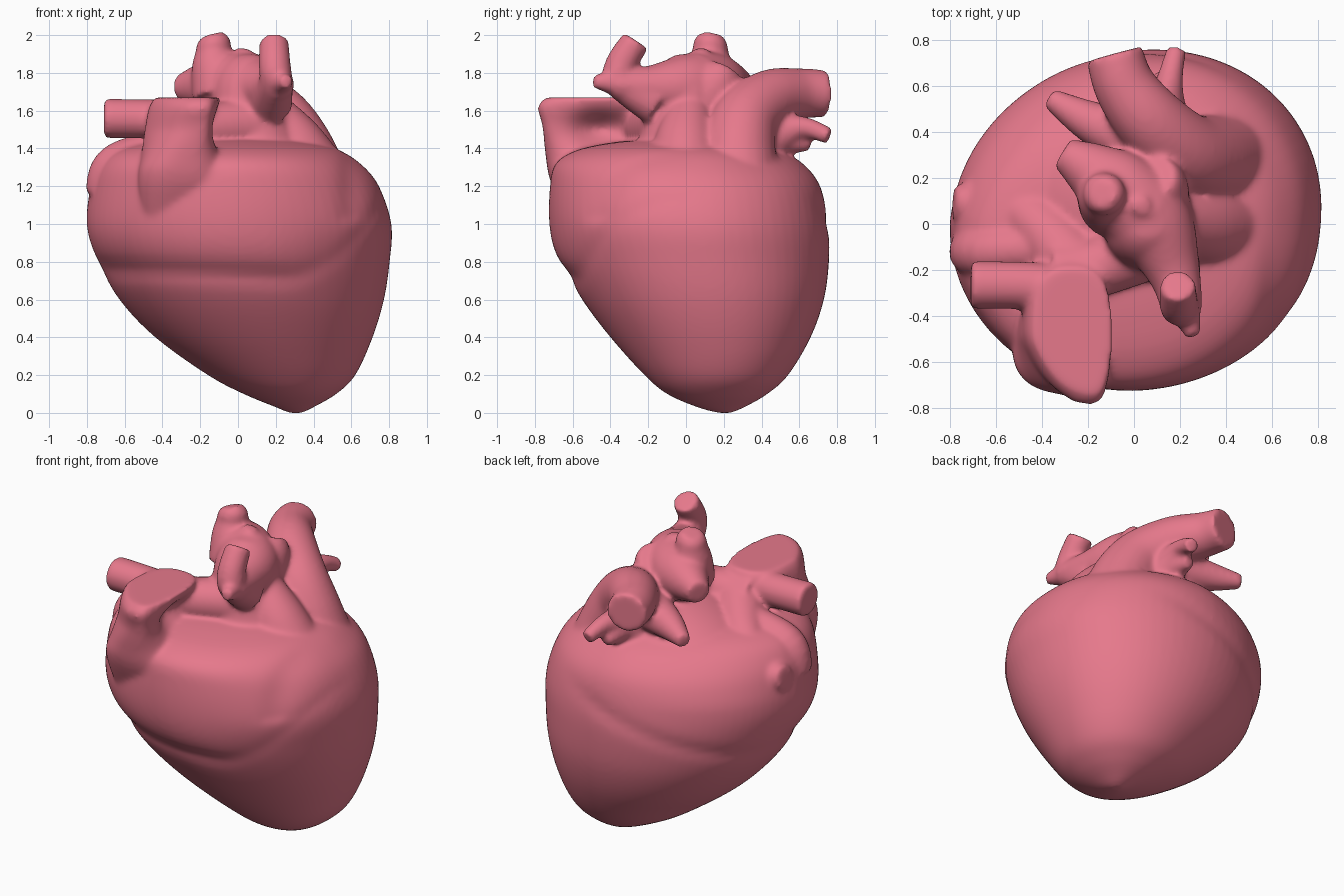
import bpy, bmesh, math
from mathutils import Vector

parts = []


def spline(pts, steps):
    """Catmull-Rom interpolation through tuples of any length."""
    p = [pts[0]] + list(pts) + [pts[-1]]
    out = []
    for i in range(1, len(p) - 2):
        for s in range(steps):
            t = s / steps
            out.append([0.5 * (2 * b + (c - a) * t + (2 * a - 5 * b + 4 * c - d) * t * t
                               + (3 * b - a - 3 * c + d) * t ** 3)
                        for a, b, c, d in zip(p[i - 1], p[i], p[i + 1], p[i + 2])])
    return out + [list(pts[-1])]


def skin(name, rings):
    """Closed skin over a list of equal rings."""
    bm = bmesh.new()
    vr = [[bm.verts.new(c) for c in r] for r in rings]
    n = len(vr[0])
    for a, b in zip(vr, vr[1:]):
        for i in range(n):
            bm.faces.new((a[i], a[(i + 1) % n], b[(i + 1) % n], b[i]))
    bm.faces.new(vr[0][::-1])
    bm.faces.new(vr[-1])
    bmesh.ops.recalc_face_normals(bm, faces=bm.faces)
    me = bpy.data.meshes.new(name)
    bm.to_mesh(me)
    bm.free()
    ob = bpy.data.objects.new(name, me)
    bpy.context.collection.objects.link(ob)
    parts.append(ob)
    return ob


def loft(name, rows, power=2.0, steps=5, n=72):
    """Horizontal superellipse rings from rows of (z, x0, x1, y0, y1)."""
    rings = []
    for z, x0, x1, y0, y1 in spline(rows, steps):
        r = []
        for i in range(n):
            a = 2 * math.pi * i / n
            c, s = math.cos(a), math.sin(a)
            r.append(((x0 + x1) / 2 + (x1 - x0) / 2 * math.copysign(abs(c) ** (2 / power), c),
                      (y0 + y1) / 2 + (y1 - y0) / 2 * math.copysign(abs(s) ** (2 / power), s), z))
        rings.append(r)
    return skin(name, rings)


def tube(name, pts, n=24):
    """Vessel along points (x, y, z, radius)."""
    path = spline(pts, 6)
    rings, u = [], None
    for i, p in enumerate(path):
        t = (Vector(path[min(i + 1, len(path) - 1)][:3]) - Vector(path[max(i - 1, 0)][:3])).normalized()
        u = t.orthogonal() if u is None else u - t * u.dot(t)
        u.normalize()
        v = t.cross(u)
        rings.append([Vector(p[:3]) + p[3] * (u * math.cos(k * 2 * math.pi / n) + v * math.sin(k * 2 * math.pi / n))
                      for k in range(n)])
    return skin(name, rings)


# Ventricles and atria: the main body
body = loft("heart_body", [
    (0.00, 0.27, 0.34, 0.17, 0.24),
    (0.03, 0.20, 0.40, 0.06, 0.31),
    (0.10, 0.03, 0.52, -0.10, 0.43),
    (0.20, -0.16, 0.62, -0.22, 0.54),
    (0.40, -0.44, 0.71, -0.40, 0.66),
    (0.60, -0.63, 0.77, -0.55, 0.73),
    (0.80, -0.74, 0.80, -0.66, 0.755),
    (1.00, -0.80, 0.81, -0.72, 0.75),
    (1.20, -0.78, 0.745, -0.72, 0.71),
    (1.32, -0.73, 0.65, -0.69, 0.62),
    (1.39, -0.65, 0.54, -0.58, 0.50),
    (1.43, -0.50, 0.38, -0.40, 0.36),
    (1.45, -0.25, 0.20, -0.20, 0.20)], power=2.08)

# Skewed cross-section, soft crease under the front chamber, shallow groove at the back
for v in body.data.vertices:
    x, y, z = v.co
    low = min(1, z / 0.3)
    cx, cy = 0.28 * max(0, 1 - z / 0.9), 0.18 * max(0, 1 - z / 0.9)
    s2 = math.sin(2 * math.atan2(y - cy, x - cx))
    if s2 > 0:
        k = 0.03 if x > cx else 0.0
    else:
        k = 0.05 + 0.05 * max(0, min(1, (z - 1.1) / 0.25)) if x < cx else 0.018
    x, y = cx + (x - cx) * (1 + k * s2 * low), cy + (y - cy) * (1 + k * s2 * low)
    v.co = (x, y, z)
    out = Vector((x - 0.05, y, 0)).normalized()
    if y < 0.1:
        rim = z - (0.755 - 0.04 * (x + 0.6)) if x < 0.25 else z - (0.72 + 1.5 * (x - 0.25) ** 2)
        fade = min(1, (0.1 - y) / 0.3)
        soft = 1 if x < 0.2 else max(0.25, 1 - (x - 0.2) / 0.35)
        dent = -0.02 * math.exp(-(rim / 0.05) ** 2)
        swell = 0.012 * math.exp(-((rim - 0.14) / 0.12) ** 2)
        side = -0.014 * math.exp(-((x - 0.6) / 0.06) ** 2) if z > 1.0 else 0
        v.co += out * ((dent + swell) * soft + side) * fade
    else:
        line = z - (0.98 + 0.35 * x)
        west = min(1, max(0, (0.45 - x) / 0.3))
        v.co -= out * 0.012 * math.exp(-(line / 0.05) ** 2) * min(1, (y - 0.1) / 0.3) * west

# Mound of the roof below the vessels
loft("roof_mound", [(1.20, -0.62, 0.5, -0.35, 0.58), (1.35, -0.50, 0.42, -0.28, 0.50),
                    (1.45, -0.36, 0.36, -0.22, 0.42), (1.53, -0.2, 0.3, -0.18, 0.34), (1.58, -0.05, 0.2, -0.1, 0.25)])

# Great vein standing at the front left, hollowed on its inner side, with its side arm
vein = loft("great_vein", [
    (0.98, -0.50, -0.14, -0.60, -0.40),
    (1.22, -0.53, -0.06, -0.715, -0.34),
    (1.38, -0.51, -0.09, -0.745, -0.28),
    (1.52, -0.49, -0.10, -0.76, -0.22),
    (1.62, -0.47, -0.09, -0.785, -0.17),
    (1.67, -0.44, -0.09, -0.74, -0.19)], power=2.6)
for v in vein.data.vertices:
    x, y, z = v.co
    if x > -0.28:
        v.co.x -= 0.13 * math.exp(-((z - 1.5) / 0.09) ** 2 - ((y + 0.45) / 0.15) ** 2)
    v.co.x += 0.10 * max(0, min(1, (-0.5 - y) / 0.25)) * max(0, min(1, (z - 1.3) / 0.2)) * max(0, min(1, (-0.1 - x) / 0.2))
tube("great_vein_arm", [(-0.25, -0.30, 1.54, 0.12), (-0.45, -0.27, 1.555, 0.105), (-0.71, -0.265, 1.56, 0.105)])
tube("vein_bridge", [(-0.34, -0.22, 1.5, 0.14), (-0.16, -0.19, 1.51, 0.13), (0.05, -0.1, 1.52, 0.15)])
tube("vein_slope", [(-0.25, -0.2, 1.46, 0.16), (-0.42, 0.0, 1.36, 0.13), (-0.58, 0.1, 1.25, 0.11)])
tube("lower_vein_stub", [(-0.55, 0.08, 1.18, 0.12), (-0.70, 0.09, 1.2, 0.10), (-0.785, 0.095, 1.21, 0.07)])
tube("atrium_ridge", [(-0.71, -0.12, 1.15, 0.10), (-0.64, -0.12, 1.32, 0.11), (-0.3, -0.1, 1.42, 0.1),
                      (0.0, -0.1, 1.45, 0.12)])

# Aorta: root, arch and branches
tube("aorta_root", [(0.10, 0.0, 1.22, 0.34), (0.09, -0.01, 1.42, 0.25), (0.07, -0.01, 1.58, 0.21),
                    (0.06, 0.02, 1.74, 0.19), (0.05, 0.08, 1.84, 0.12), (0.05, 0.1, 1.89, 0.07)])
tube("aorta_arch", [(0.22, -0.38, 1.745, 0.08), (0.17, -0.2, 1.72, 0.12), (0.08, 0.0, 1.72, 0.18),
                    (-0.06, 0.14, 1.73, 0.18), (-0.18, 0.23, 1.73, 0.13), (-0.31, 0.31, 1.72, 0.07)])
tube("aorta_back", [(0.05, 0.05, 1.6, 0.2), (0.1, 0.16, 1.74, 0.14), (0.08, 0.2, 1.81, 0.1)])
tube("arch_branch_left", [(-0.08, 0.10, 1.70, 0.17), (-0.12, 0.12, 1.83, 0.13), (-0.13, 0.13, 1.92, 0.095),
                          (-0.13, 0.13, 1.96, 0.092), (-0.14, 0.135, 2.0, 0.065)])
tube("arch_branch_right", [(0.17, -0.16, 1.64, 0.12), (0.20, -0.34, 1.75, 0.09), (0.195, -0.345, 1.84, 0.085),
                           (0.19, -0.265, 1.97, 0.078)])
tube("arch_branch_lobe", [(0.2, -0.3, 1.74, 0.09), (0.26, -0.49, 1.755, 0.035)])
tube("arch_branch_small", [(0.02, 0.08, 1.8, 0.07), (0.03, 0.08, 1.93, 0.04)])

# Pulmonary trunk, sweeping to the back
tube("pulmonary_trunk", [(0.38, 0.28, 1.2, 0.22), (0.31, 0.28, 1.40, 0.195), (0.21, 0.32, 1.56, 0.175),
                         (0.07, 0.45, 1.665, 0.155), (-0.04, 0.60, 1.69, 0.135), (-0.085, 0.74, 1.69, 0.125)])
tube("outflow_bulge", [(0.42, 0.0, 1.2, 0.2), (0.29, 0.0, 1.42, 0.17), (0.16, 0.02, 1.6, 0.12)])

# Small veins at the back
tube("vein_left", [(0.0, 0.36, 1.55, 0.13), (-0.2, 0.45, 1.53, 0.09), (-0.37, 0.55, 1.51, 0.045)])
tube("vein_right", [(0.12, 0.40, 1.42, 0.14), (0.15, 0.6, 1.51, 0.065), (0.185, 0.76, 1.465, 0.045)])
tube("vein_right_low", [(0.12, 0.5, 1.45, 0.09), (0.12, 0.66, 1.42, 0.035)])
tube("side_vessel", [(0.34, 0.40, 1.33, 0.09), (0.5, 0.42, 1.19, 0.07), (0.62, 0.34, 1.02, 0.06)])

# Fuse all parts into one smooth organic skin
bpy.ops.object.select_all(action='DESELECT')
for ob in parts:
    ob.select_set(True)
bpy.context.view_layer.objects.active = body
bpy.ops.object.join()
heart = bpy.context.object
heart.name = "heart"
fuse = heart.modifiers.new("fuse", 'REMESH')
fuse.mode = 'VOXEL'
fuse.voxel_size = 0.014
fuse.use_smooth_shade = True
soft = heart.modifiers.new("soften", 'SMOOTH')
soft.factor = 0.5
soft.iterations = 14
bpy.ops.object.shade_smooth()

mat = bpy.data.materials.new("heart_pink")
mat.diffuse_color = (0.79, 0.19, 0.26, 1)
heart.data.materials.append(mat)
